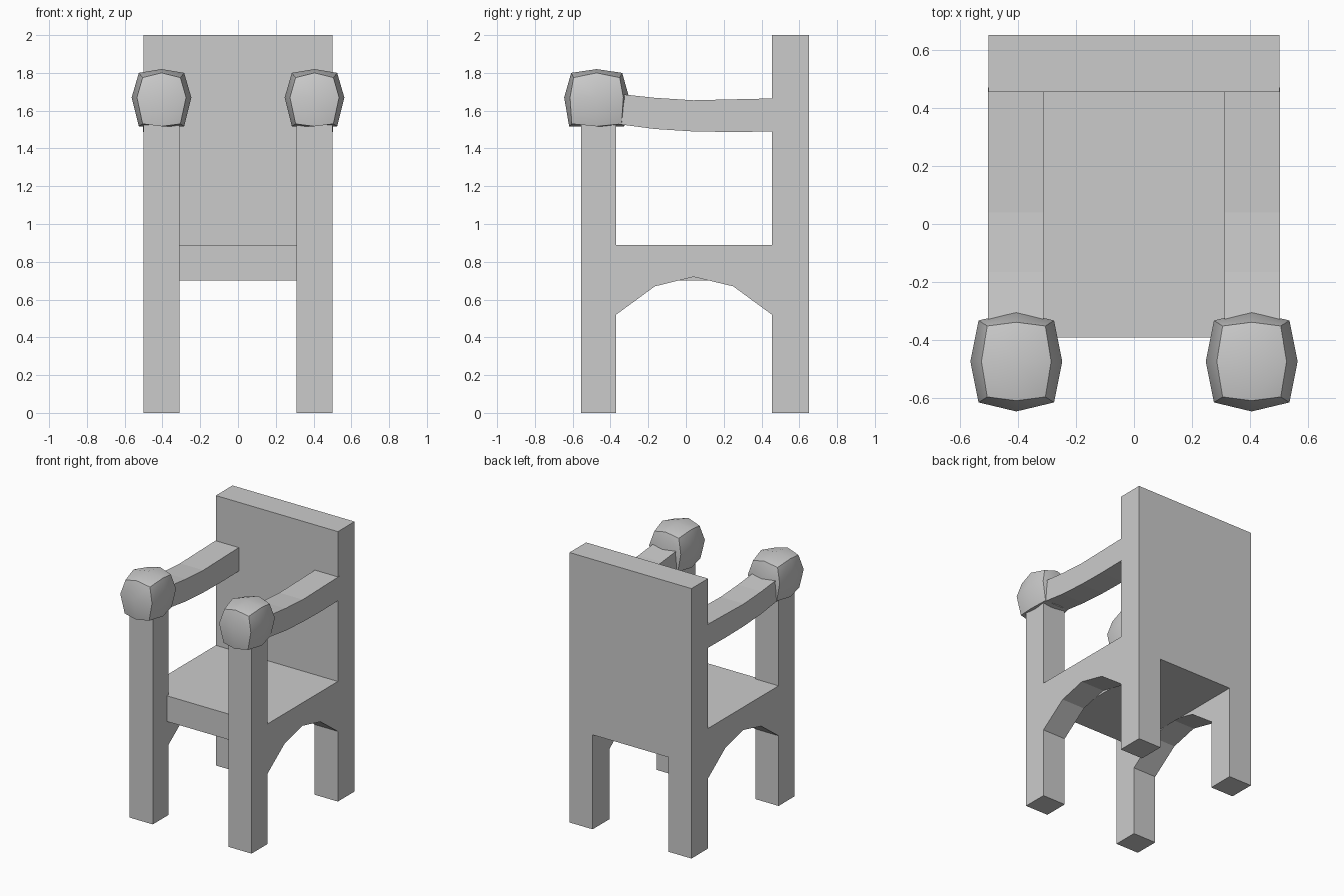
import bpy, bmesh

if "Cube" in bpy.data.objects:
    bpy.data.objects.remove(bpy.data.objects["Cube"])


def finish(name, bm, mirrored=False):
    bmesh.ops.recalc_face_normals(bm, faces=bm.faces[:])
    mesh = bpy.data.meshes.new(name)
    bm.to_mesh(mesh)
    bm.free()
    obj = bpy.data.objects.new(name, mesh)
    bpy.context.collection.objects.link(obj)
    if mirrored:
        obj.modifiers.new("Mirror", 'MIRROR').use_mirror_merge = False
    return obj


def box(name, lo, hi):
    bm = bmesh.new()
    bmesh.ops.create_cube(bm, size=1)
    for v in bm.verts:
        v.co = [a + (c + 0.5) * (b - a) for a, b, c in zip(lo, hi, v.co)]
    return finish(name, bm)


def side_profile(name, points, x0, x1):
    """Extrude a (y, z) outline across x and mirror it to the other side."""
    bm = bmesh.new()
    face = bm.faces.new([bm.verts.new((x0, y, z)) for y, z in points])
    new = bmesh.ops.extrude_face_region(bm, geom=[face])["geom"]
    bmesh.ops.translate(bm, vec=(x1 - x0, 0, 0),
                        verts=[v for v in new if isinstance(v, bmesh.types.BMVert)])
    return finish(name, bm, mirrored=True)


# Seat and back panel
box("seat", (-0.31, -0.39, 0.70), (0.31, 0.65, 0.89))
box("backrest", (-0.5, 0.455, 0.89), (0.5, 0.65, 2.0))

# Side frames: front post, arched rail and back leg in one piece
side_profile("side_frame", [
    (-0.555, 0), (-0.37, 0), (-0.37, 0.52), (-0.165, 0.67), (0.04, 0.72),
    (0.25, 0.67), (0.455, 0.52), (0.455, 0), (0.65, 0), (0.65, 0.89),
    (-0.37, 0.89), (-0.37, 1.58), (-0.555, 1.58)], 0.31, 0.5)

# Curved armrests
side_profile("armrest", [
    (-0.47, 1.55), (-0.37, 1.53), (-0.165, 1.503), (0.04, 1.49), (0.25, 1.487),
    (0.47, 1.49), (0.47, 1.665), (0.25, 1.66), (0.04, 1.655), (-0.165, 1.668),
    (-0.37, 1.69), (-0.47, 1.71)], 0.312, 0.503)

# Rounded knobs: a cube with bulging faces and a flatter base
bm = bmesh.new()
bmesh.ops.create_cube(bm, size=2)
bmesh.ops.subdivide_edges(bm, edges=bm.edges[:], cuts=1, use_grid_fill=True)
size = {  # half sizes by which axes are away from the centre
    (1, 0, 0): (0.158, 0, 0), (0, 1, 0): (0, 0.172, 0), (0, 0, 1): (0, 0, 0.15),
    (1, 1, 0): (0.13, 0.141, 0), (1, 0, 1): (0.12, 0, 0.13),
    (0, 1, 1): (0, 0.135, 0.13), (1, 1, 1): (0.1, 0.122, 0.105)}
for v in bm.verts:
    sign = [round(c) for c in v.co]
    key = tuple(abs(s) for s in sign)
    if key == (0, 0, 0):
        continue
    x, y, z = size[key]
    if sign[2] < 0:
        z = 0.14 if sum(key) == 3 else 0.153
        y *= 1.08
    v.co = (0.405 + sign[0] * x, -0.473 + sign[1] * y, 1.67 + sign[2] * z)
knob = finish("arm_knob", bm, mirrored=True)
bpy.context.view_layer.objects.active = knob
knob.select_set(True)
bpy.ops.object.shade_smooth_by_angle()
